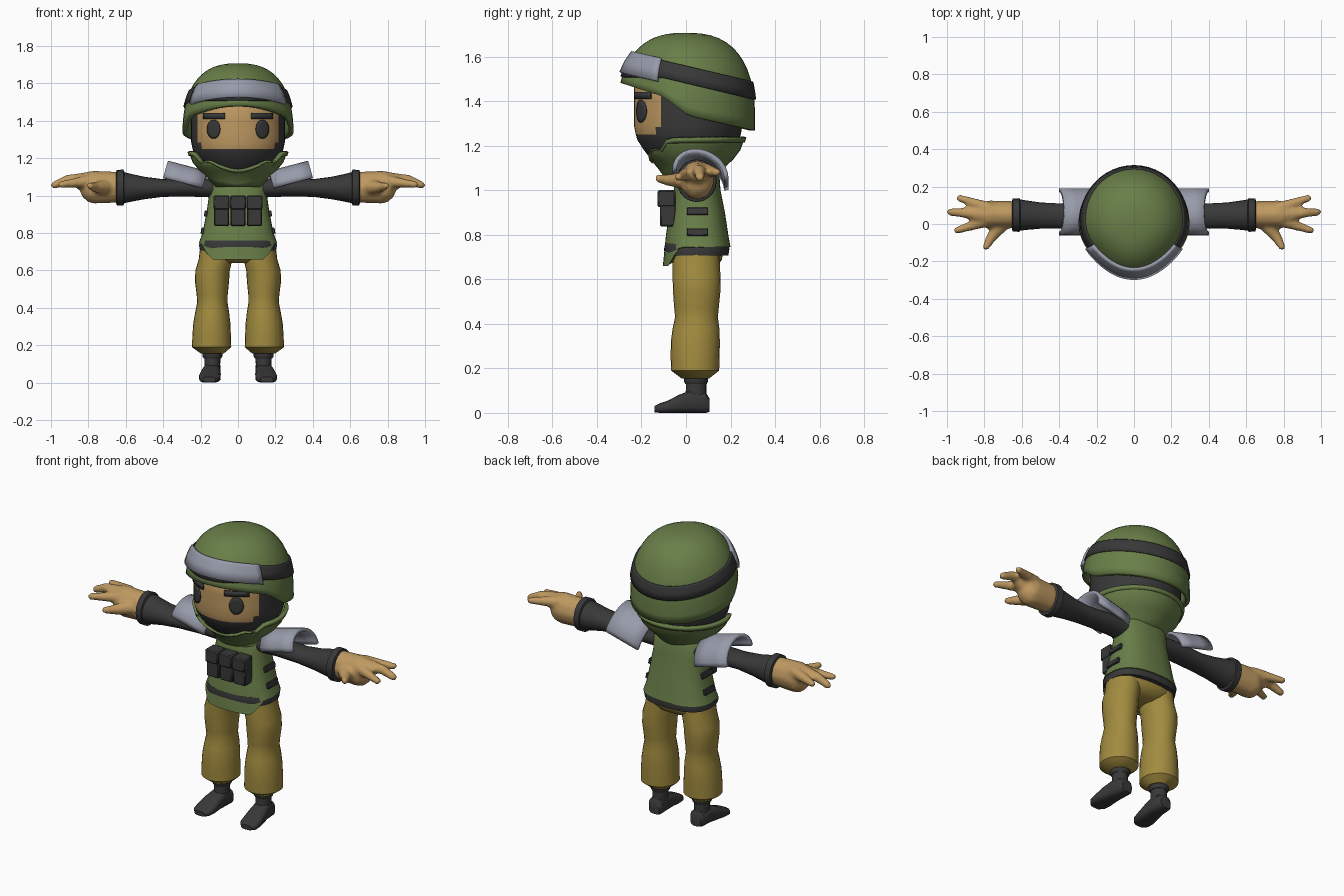
import bpy, bmesh
from math import sin, cos, pi, radians
from mathutils import Vector, Matrix

if "Cube" in bpy.data.objects:
    bpy.data.objects.remove(bpy.data.objects["Cube"])


def material(name, *rgb):
    mat = bpy.data.materials.new(name)
    mat.use_nodes = True
    mat.diffuse_color = (*rgb, 1)
    mat.node_tree.nodes["Principled BSDF"].inputs["Base Color"].default_value = (*rgb, 1)
    return mat


GREEN = material("olive green", .14, .21, .065)
MUSTARD = material("mustard cloth", .36, .26, .05)
SKIN = material("tan skin", .52, .32, .12)
BLACK = material("soft black", .04, .04, .04)
GRAY = material("cool gray", .31, .33, .40)


def finish(name, bm, mat, mirror=False, thick=0, bevel=0):
    """Turn a bmesh into an object with its material and modifiers."""
    bmesh.ops.recalc_face_normals(bm, faces=bm.faces)
    mesh = bpy.data.meshes.new(name)
    bm.to_mesh(mesh)
    bm.free()
    mesh.materials.append(mat)
    obj = bpy.data.objects.new(name, mesh)
    bpy.context.scene.collection.objects.link(obj)
    if thick:
        mod = obj.modifiers.new("Thickness", "SOLIDIFY")
        mod.thickness, mod.offset = thick, 0
    if bevel:
        obj.modifiers.new("Bevel", "BEVEL").width = bevel
    if mirror:
        obj.modifiers.new("Mirror", "MIRROR")
    return obj


def grid(name, mat, f, nu, nv, loop=False, caps=False, **options):
    """Skin a surface f(u, v) with u and v running from 0 to 1."""
    bm = bmesh.new()
    cols = nu if loop else nu + 1
    rows = [[bm.verts.new(f(i / nu, j / nv)) for i in range(cols)] for j in range(nv + 1)]
    for a, b in zip(rows, rows[1:]):
        for i in range(nu):
            k = (i + 1) % cols
            bm.faces.new((a[i], a[k], b[k], b[i]))
    if caps:
        bm.faces.new(rows[0])
        bm.faces.new(rows[-1])
    bmesh.ops.remove_doubles(bm, verts=bm.verts, dist=.0005)
    return finish(name, bm, mat, **options)


def power(value, p):
    return abs(value) ** p * (1 if value > 0 else -1)


def loft(name, mat, axis, rows, sides=20, square=2, bend=None, **options):
    """Stack rounded sections (x, y, z, radius a, radius b) along an axis."""
    def f(u, v):
        x, y, z, ra, rb = rows[round(v * (len(rows) - 1))]
        a = ra * power(cos(u * 2 * pi), 2 / square)
        b = rb * power(sin(u * 2 * pi), 2 / square)
        p = Vector((x, y, z)) + Vector({"x": (0, a, b), "y": (a, 0, b), "z": (a, b, 0)}[axis])
        return bend(p) if bend else p
    return grid(name, mat, f, sides, len(rows) - 1, loop=True, caps=True, **options)


def box(name, mat, size, place, tilt=0, bevel=.006, mirror=False):
    bm = bmesh.new()
    bmesh.ops.create_cube(bm, size=1)
    turn = Matrix.Rotation(tilt, 4, "Y")
    bm.transform(Matrix.Translation(place) @ turn @ Matrix.Diagonal((*size, 1)))
    return finish(name, bm, mat, bevel=bevel, mirror=mirror)


def clamp(t):
    return max(0, min(1, t))


def ramp(table, t):
    """Piecewise straight line through (t, value) points."""
    for (a, p), (b, q) in zip(table, table[1:]):
        if t <= b:
            return p + (q - p) * clamp((t - a) / (b - a))
    return table[-1][1]


# --- Helmet, strap and goggles share one dome surface ---
def dome(angle, z, grow):
    s = (1 - clamp((z - 1.3) / .395) ** 2.6) ** (1 / 2.6)
    x, y = sin(angle), -cos(angle)
    dent = 1 - .05 * sin(2 * angle) ** 2 if y < 0 else 1
    return Vector((x * (.285 * s * dent + grow), y * (.298 * s * dent + grow), z))


def bowl(angle, z, grow):
    r = ramp([(1.05, .12), (1.07, .13), (1.11, .165), (1.165, .23), (1.24, .258)], z) + grow
    y = -cos(angle) * r
    return Vector((sin(angle) * r, .01 + (y * .82 if y < 0 else y * .96), z))


def shell(name, mat, surface, low, high, half_turn, grow, thick, nu, nv):
    """Cover part of a round surface between two heights that depend on y."""
    def height(edge, angle):
        z = edge(0)
        for _ in range(6):
            z = edge(surface(angle, z, 0).y)
        return z

    def f(u, v):
        angle = (2 * u - 1) * half_turn
        a, b = height(low, angle), height(high, angle)
        return surface(angle, a + (b - a) * sin(v * pi / 2), grow)
    return grid(name, mat, f, nu, nv, loop=half_turn == pi, thick=thick)


def strap_top(y):
    return 1.557 - .25 * y


def helmet_rim(y):
    return ramp([(-.3, 1.485), (-.1, 1.42), (.01, 1.335), (.3, 1.268)], y)


def collar_rim(y):
    return ramp([(-.14, 1.125), (-.08, 1.235), (.3, 1.24)], y)


shell("helmet", GREEN, dome, helmet_rim, lambda y: 1.695, pi, 0, .025, 48, 14)
shell("helmet_strap", BLACK, dome, lambda y: strap_top(y) - .076 - .04 * clamp(-y * 6 - .6),
      strap_top, pi, .015, .012, 48, 3)
shell("goggles", GRAY, dome, lambda y: strap_top(y) - .097, lambda y: strap_top(y) + .008,
      radians(64), .022, .02, 20, 3)
shell("collar", GREEN, bowl, lambda y: 1.05, collar_rim, pi, 0, .015, 40, 6)
shell("collar_lip", GREEN, bowl, lambda y: collar_rim(y) - .022, collar_rim, pi, .008, .014, 40, 1)

# --- Head: dark hood with an open face ---
head_rows = [(0, .01, z, r, r * .97) for z, r in (
    (1.07, .09), (1.1, .125), (1.13, .165), (1.18, .205), (1.225, .235), (1.25, .243), (1.285, .25),
    (1.34, .25), (1.4, .25), (1.48, .25), (1.52, .22))]
head = loft("head", BLACK, "z", head_rows, sides=48)
head.data.materials.append(SKIN)
for face in head.data.polygons:
    x, y, z = face.center
    corner = z < 1.285 and abs(x) > .185
    face.material_index = int(1.25 < z < 1.48 and y < -.11 and not corner)


def on_face(x, z):
    return Vector((x, .004 - .2425 * (1 - (x / .25) ** 2) ** .5, z))


def eye(u, v):
    return on_face(.13 + .034 * v * cos(u * 2 * pi), 1.355 + .05 * v * sin(u * 2 * pi))


def brow(u, v):
    return on_face(.07 + .115 * u, 1.41 + .032 * v)


grid("eyes", BLACK, eye, 24, 3, loop=True, thick=.009, mirror=True)
grid("eyebrows", BLACK, brow, 8, 1, thick=.009, mirror=True)

# --- Vest with front flap, belt, pouches and side straps ---
def flap(p):
    if p.z < .75:
        p.z -= .085 * clamp((-.03 - p.y) / .05)
    return p


loft("vest", GREEN, "z", [
    (0, .05, 1.11, .12, .085), (0, .05, 1.07, .155, .1), (0, .05, 1, .155, .105),
    (0, .05, .9, .17, .125), (0, .05, .8, .19, .14), (0, .048, .745, .21, .152)],
    sides=40, square=2.5, bend=flap)
loft("belt", BLACK, "z", [
    (0, .048, .76, .2, .142), (0, .048, .735, .208, .147), (0, .048, .708, .204, .142)],
    sides=40, square=2.5)
for i, side in enumerate(("right", "middle", "left")):
    x = (i - 1) * .088
    box(f"{side}_pouch", BLACK, (.08, .07, .16), (x, -.082, .918))
    box(f"{side}_pouch_flap", BLACK, (.084, .08, .075), (x, -.088, .963))
for name, x, z in (("upper", .172, .905), ("lower", .19, .812)):
    box(f"{name}_side_straps", BLACK, (.016, .095, .033), (x, .052, z), radians(-11), .003, True)

# --- Arms ---
loft("sleeves", BLACK, "x", [
    (.12, .05, 1.04, .065, .05), (.25, .05, 1.045, .068, .05), (.4, .043, 1.041, .067, .047),
    (.5, .045, 1.041, .07, .06), (.57, .047, 1.042, .078, .074), (.62, .048, 1.043, .085, .085)],
    mirror=True)
loft("cuffs", BLACK, "x", [
    (.608, .048, 1.043, .08, .085), (.613, .048, 1.043, .09, .096),
    (.648, .048, 1.043, .088, .095), (.652, .048, 1.043, .078, .083)], mirror=True)


def pad(u, v):
    a = u * pi
    return (.165 + .21 * v + .025 * (1 - sin(a)), .065 + .116 * cos(a),
            1.02 + .055 * v + .1 * sin(a) - .02 * cos(a))


grid("shoulder_pads", GRAY, pad, 14, 3, thick=.02, mirror=True)

# --- Hands: palm, three fingers and thumb blended together ---
hand_parts = [
    ((.65, .05, 1.045), (.77, .05, 1.045), .074, .078),
    ((.76, .05, 1.055), (.84, .05, 1.075), .07, .045),
    ((.78, .085, 1.09), (.93, .138, 1.08), .036, .02),
    ((.8, .05, 1.09), (.91, .06, 1.085), .038, .028),
    ((.91, .06, 1.085), (.982, .064, 1.056), .028, .021),
    ((.78, .02, 1.08), (.945, -.034, 1.06), .036, .02),
    ((.7, .01, 1.045), (.765, -.075, 1.045), .045, .028),
    ((.765, -.075, 1.045), (.79, -.122, 1.053), .028, .02)]
bm = bmesh.new()
for start, end, r0, r1 in hand_parts:
    for k in range(9):
        t = k / 8
        r = r0 + (r1 - r0) * t
        place = Matrix.Translation(Vector(start).lerp(Vector(end), t))
        tall = Matrix.Diagonal((1, 1, 1.15 if r > .06 else 1, 1))
        bmesh.ops.create_icosphere(bm, subdivisions=2, radius=r, matrix=place @ tall)
hands = finish("hands", bm, SKIN)
blend = hands.modifiers.new("Blend", "REMESH")
blend.mode, blend.voxel_size, blend.use_smooth_shade = "VOXEL", .011, True
hands.modifiers.new("Soften", "SMOOTH").iterations = 4
hands.modifiers.new("Mirror", "MIRROR")

# --- Trousers ---
loft("trouser_seat", MUSTARD, "z", [
    (0, .047, .74, .19, .12), (0, .047, .69, .196, .115), (0, .047, .66, .15, .095),
    (0, .047, .64, .08, .06)], sides=28, square=2.4)
loft("trouser_legs", MUSTARD, "z", [
    (.112, .046, .73, .09, .104), (.12, .046, .66, .09, .106), (.136, .048, .6, .092, .108),
    (.139, .048, .54, .091, .106), (.138, .047, .47, .083, .1), (.137, .047, .43, .081, .096),
    (.138, .045, .38, .09, .105), (.14, .042, .32, .099, .11), (.141, .041, .25, .103, .11),
    (.141, .041, .19, .105, .108), (.137, .042, .155, .06, .062)], sides=24, mirror=True)

# --- Boots ---
loft("boot_shafts", BLACK, "z", [
    (.137, .045, .18, .045, .046), (.137, .045, .1, .042, .046), (.139, .044, .04, .045, .054)],
    mirror=True)
loft("boot_collars", BLACK, "z", [
    (.137, .045, .175, .05, .05), (.137, .045, .165, .053, .054), (.137, .045, .14, .053, .054),
    (.137, .045, .13, .046, .048)], mirror=True)
loft("boot_feet", BLACK, "y", [
    (.137, .105, .035, .034, .03), (.137, .09, .045, .045, .045), (.141, .02, .05, .048, .05),
    (.147, -.03, .041, .053, .041), (.151, -.08, .028, .058, .028), (.153, -.12, .021, .054, .021),
    (.154, -.142, .017, .034, .014)], sides=20, square=3, mirror=True)

# --- Smooth shading with kept edges ---
bpy.ops.object.select_all(action="DESELECT")
for obj in bpy.context.scene.objects:
    if obj.type == "MESH":
        obj.select_set(True)
        bpy.context.view_layer.objects.active = obj
bpy.ops.object.shade_smooth_by_angle(angle=radians(38))
